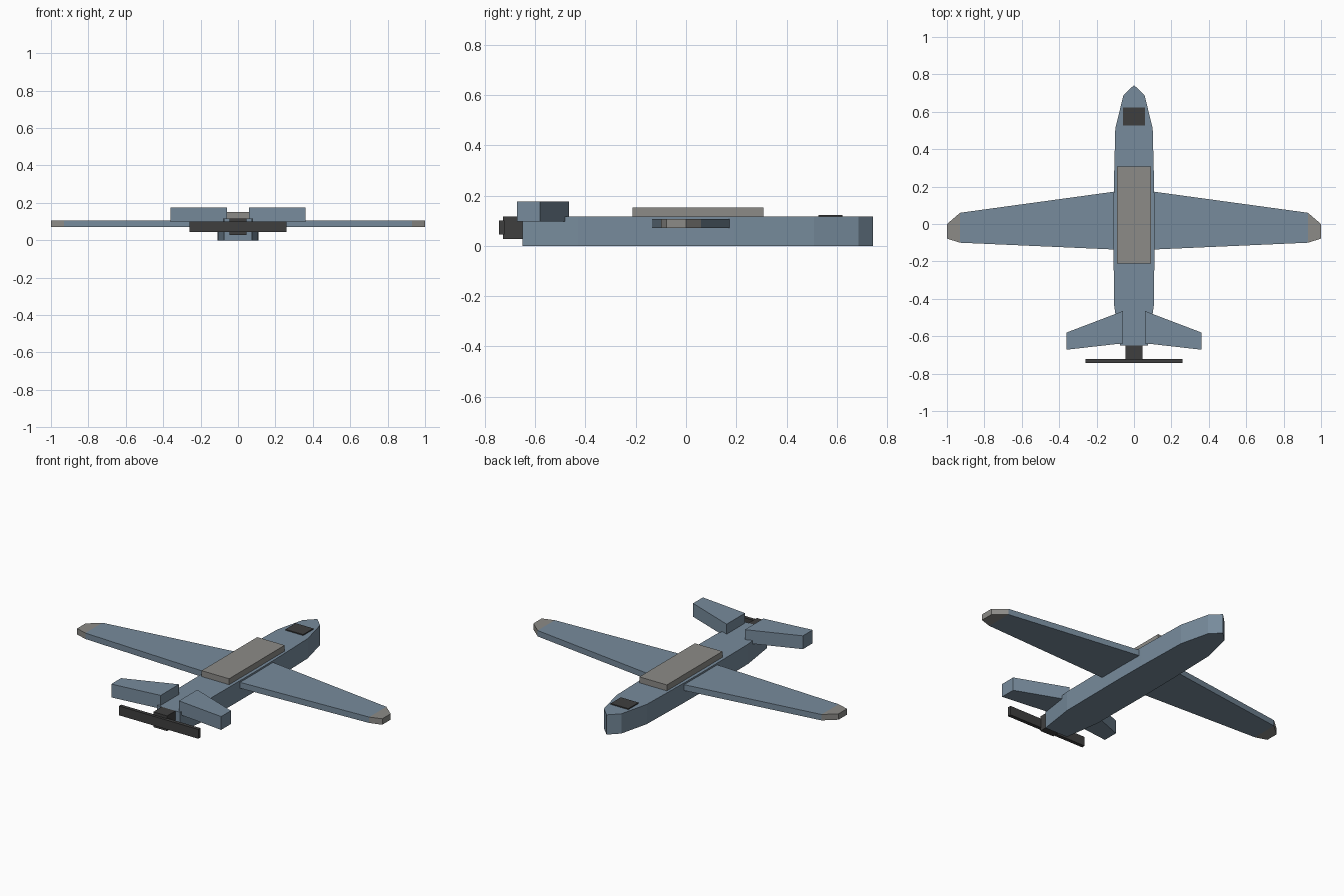
import bpy, bmesh

if "Cube" in bpy.data.objects:
    bpy.data.objects.remove(bpy.data.objects["Cube"])


def srgb(r, g, b):
    return tuple(((c / 255 + 0.055) / 1.055) ** 2.4 for c in (r, g, b)) + (1.0,)


def material(name, rgb):
    m = bpy.data.materials.new(name)
    m.diffuse_color = srgb(*rgb)
    m.use_nodes = True
    m.node_tree.nodes["Principled BSDF"].inputs["Base Color"].default_value = m.diffuse_color
    return m


blue = material("slate_blue", (119, 139, 156))
grey = material("warm_grey", (140, 139, 135))
dark = material("charcoal", (63, 63, 63))


def prism(name, outline, z0, z1, mat):
    """Extrude a plan outline (x, y) from z0 up to z1."""
    bm = bmesh.new()
    base = bm.faces.new([bm.verts.new((x, y, z0)) for x, y in outline])
    top = bmesh.ops.extrude_face_region(bm, geom=[base])["geom"]
    bmesh.ops.translate(bm, vec=(0, 0, z1 - z0),
                        verts=[v for v in top if isinstance(v, bmesh.types.BMVert)])
    bmesh.ops.recalc_face_normals(bm, faces=bm.faces)
    me = bpy.data.meshes.new(name)
    bm.to_mesh(me)
    bm.free()
    me.materials.append(mat)
    ob = bpy.data.objects.new(name, me)
    bpy.context.collection.objects.link(ob)
    return ob


def block(name, half_x, y0, y1, z0, z1, mat):
    return prism(name, [(-half_x, y0), (half_x, y0), (half_x, y1), (-half_x, y1)], z0, z1, mat)


# Fuselage: flat-sided body tapering to a pointed nose
half = [(0.075, -0.65), (0.107, -0.43), (0.11, 0.0), (0.108, 0.19), (0.1, 0.51), (0.057, 0.687)]
prism("fuselage", half + [(0, 0.743)] + [(-x, y) for x, y in reversed(half)], 0, 0.117, blue)

# Deck plate, nose sensor panel, rear motor and propeller
block("deck_plate", 0.09, -0.212, 0.308, 0.117, 0.152, grey)
block("nose_panel", 0.058, 0.527, 0.622, 0.115, 0.123, dark)
block("motor", 0.045, -0.728, -0.65, 0.027, 0.117, dark)
block("propeller", 0.26, -0.743, -0.722, 0.045, 0.1, dark)

# Wings, wing tips and tail fins, one of each per side
for side, s in (("right", 1), ("left", -1)):
    for name, pts, z0, z1, mat in (
        ("wing", [(0.09, -0.137), (0.93, -0.1), (0.93, 0.06), (0.09, 0.175)], 0.072, 0.107, blue),
        ("wing_tip", [(0.93, -0.1), (1.0, -0.078), (1.0, 0.0), (0.93, 0.06)], 0.072, 0.107, grey),
        ("tail_fin", [(0.06, -0.638), (0.36, -0.672), (0.36, -0.58), (0.06, -0.466)], 0.097, 0.176, blue),
    ):
        prism(f"{side}_{name}", [(s * x, y) for x, y in pts], z0, z1, mat)
